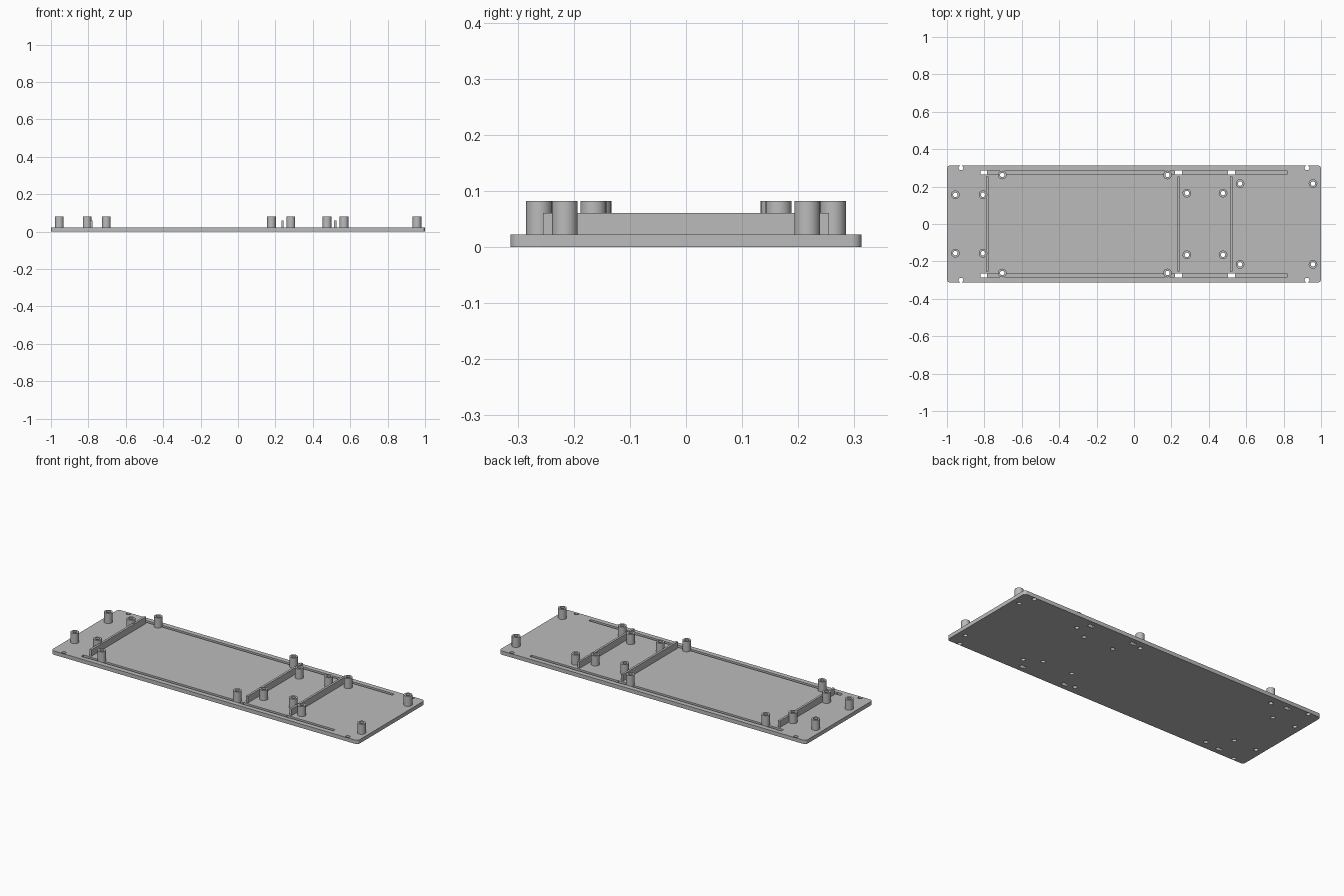
import bpy, bmesh, math
from mathutils import Matrix, Vector

cube = bpy.data.objects.get("Cube")
if cube:
    bpy.data.objects.remove(cube, do_unlink=True)

PLATE_TOP, FLOOR = 0.0225, 0.011
WALL_TOP, POST_TOP = 0.061, 0.082
POST_R, BORE_R = 0.023, 0.012

grey = bpy.data.materials.new("plain grey")
grey.use_nodes = True
colour = (0.5, 0.5, 0.5, 1)
grey.diffuse_color = colour
grey.node_tree.nodes["Principled BSDF"].inputs["Base Color"].default_value = colour


def finish(bm, name):
    bmesh.ops.recalc_face_normals(bm, faces=bm.faces)
    mesh = bpy.data.meshes.new(name)
    bm.to_mesh(mesh)
    bm.free()
    mesh.materials.append(grey)
    obj = bpy.data.objects.new(name, mesh)
    bpy.context.collection.objects.link(obj)
    return obj


def add_box(bm, lo, hi):
    lo, hi = Vector(lo), Vector(hi)
    place = Matrix.Translation((lo + hi) / 2) @ Matrix.Diagonal((*(hi - lo), 1))
    return bmesh.ops.create_cube(bm, size=1, matrix=place)["verts"]


def add_bore(bm, x, y, r):
    bmesh.ops.create_cone(bm, cap_ends=True, segments=24, radius1=r, radius2=r,
                          depth=0.1, matrix=Matrix.Translation((x, y, 0.01)))


def smooth(obj):
    bpy.ops.object.select_all(action="DESELECT")
    obj.select_set(True)
    bpy.context.view_layer.objects.active = obj
    bpy.ops.object.shade_smooth_by_angle(angle=math.radians(35))


# Post positions: x stations and the half spacing of each mirrored pair
pairs = [(-0.955, 0.156), (-0.807, 0.156), (-0.704, 0.262), (0.179, 0.262),
         (0.283, 0.165), (0.476, 0.165), (0.567, 0.216), (0.957, 0.216)]
posts = [(x, side * y) for x, y in pairs for side in (-1, 1)]

# Base plate with rounded corners
bm = bmesh.new()
add_box(bm, (-1, -0.313, 0), (1, 0.313, PLATE_TOP))
corners = [e for e in bm.edges if abs(e.verts[0].co.z - e.verts[1].co.z) > 0.01]
bmesh.ops.bevel(bm, geom=corners, offset=0.018, segments=6, profile=0.5, affect="EDGES")
plate = finish(bm, "base_plate")

# Shallow grooves along both long edges
groove = bmesh.new()
for side in (-1, 1):
    add_box(groove, (-0.82, side * 0.275 - 0.009, FLOOR), (0.82, side * 0.275 + 0.009, 0.1))

# Through holes: post bores, corner holes and strap slots
holes = bmesh.new()
for x, y in posts:
    add_bore(holes, x, y, BORE_R)
for side in (-1, 1):
    for x in (-0.925, 0.925):
        add_bore(holes, x, side * 0.3, 0.0125)
    for x in (-0.804, 0.238, 0.521):
        add_box(holes, (x - 0.018, side * 0.275 - 0.011, -0.05),
                (x + 0.018, side * 0.275 + 0.011, 0.1))

for tool, name in ((groove, "groove_cutter"), (holes, "hole_cutter")):
    cutter = finish(tool, name)
    cutter.hide_render = True
    cut = plate.modifiers.new(name, "BOOLEAN")
    cut.operation, cut.solver, cut.object = "DIFFERENCE", "EXACT", cutter
    bpy.context.view_layer.objects.active = plate
    bpy.ops.object.modifier_apply(modifier=name)
    bpy.data.objects.remove(cutter, do_unlink=True)
smooth(plate)

# Hollow standoff posts, lathed from a ring profile
for i, (x, y) in enumerate(posts):
    bm = bmesh.new()
    ring = [(BORE_R, FLOOR), (POST_R, FLOOR), (POST_R, POST_TOP), (BORE_R, POST_TOP)]
    verts = [bm.verts.new((r, 0, z)) for r, z in ring]
    edges = [bm.edges.new((verts[k], verts[k - 1])) for k in range(4)]
    bmesh.ops.spin(bm, geom=verts + edges, cent=(0, 0, 0), axis=(0, 0, 1),
                   angle=math.tau, steps=24, use_merge=True)
    bmesh.ops.remove_doubles(bm, verts=bm.verts, dist=0.0001)
    post = finish(bm, f"standoff_post_{i + 1}")
    post.location = (x, y, 0)
    smooth(post)

# Thin cross walls
for name, x in (("right_wall", -0.784), ("middle_wall", 0.238), ("left_wall", 0.521)):
    bm = bmesh.new()
    add_box(bm, (x - 0.0065, -0.255, FLOOR), (x + 0.0065, 0.255, WALL_TOP))
    finish(bm, name)
